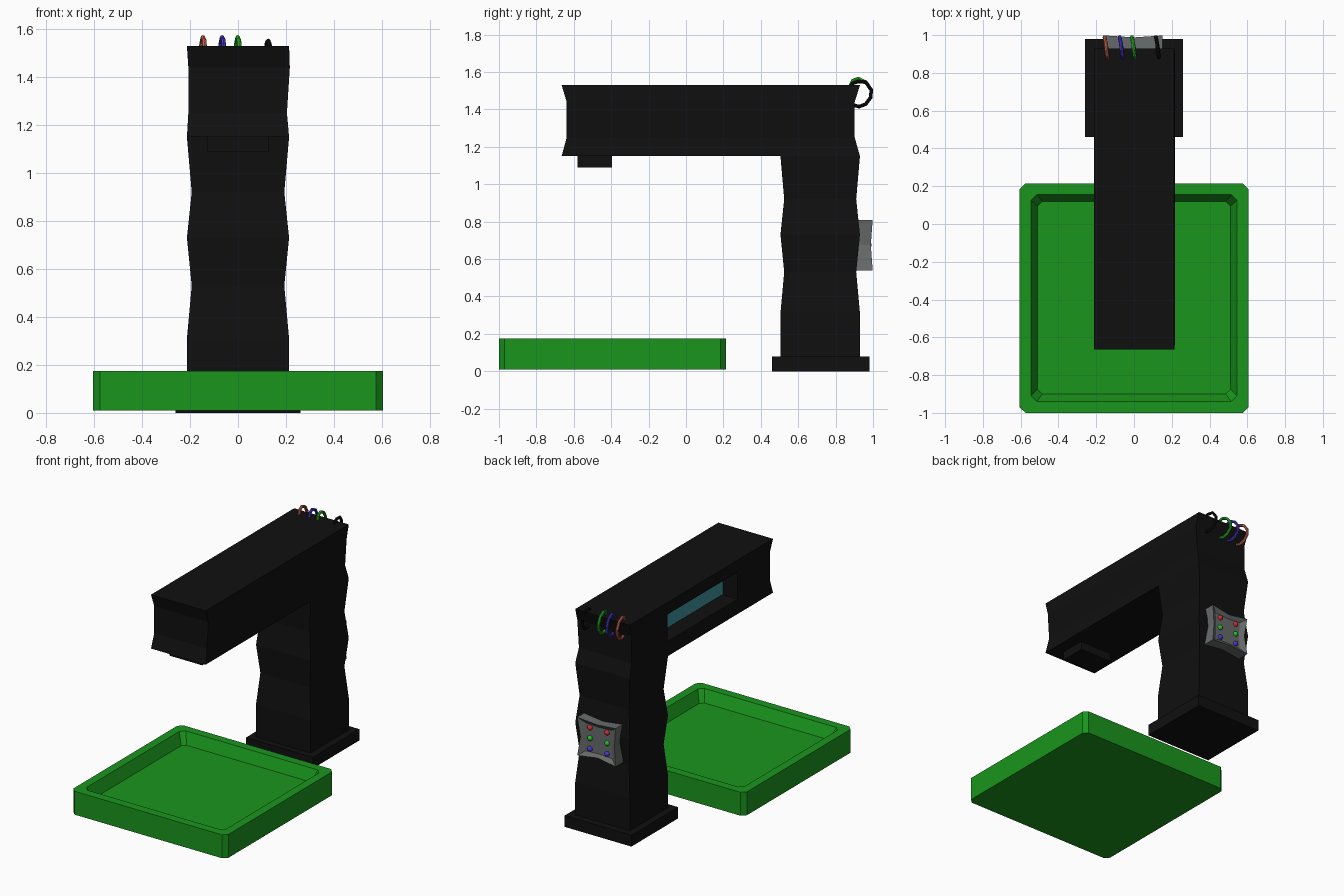
import bpy, bmesh, math
from mathutils import Vector

if "Cube" in bpy.data.objects:
    bpy.data.objects.remove(bpy.data.objects["Cube"])


def material(name, rgb):
    m = bpy.data.materials.new(name)
    m.diffuse_color = (*rgb, 1)
    m.use_nodes = True
    m.node_tree.nodes["Principled BSDF"].inputs["Base Color"].default_value = m.diffuse_color
    return m


BLACK = material("black", (0.005, 0.005, 0.005))
GREEN = material("tray green", (0.01, 0.3, 0.012))
CYAN = material("screen cyan", (0.05, 0.3, 0.34))
GREY = material("panel grey", (0.14, 0.15, 0.15))
RED = material("signal red", (0.6, 0.03, 0.03))
LEAF = material("signal green", (0.02, 0.5, 0.02))
BLUE = material("signal blue", (0.06, 0.04, 0.6))
CORAL = material("wire coral", (0.6, 0.14, 0.08))


def loft(name, rings, mat, cap_start=True, cap_end=True):
    """Skin a stack of equal-length point rings."""
    bm = bmesh.new()
    loops = [[bm.verts.new(p) for p in ring] for ring in rings]
    n = len(loops[0])
    for a, b in zip(loops, loops[1:]):
        for i in range(n):
            j = (i + 1) % n
            bm.faces.new((a[i], a[j], b[j], b[i]))
    if cap_start:
        bm.faces.new(loops[0][::-1])
    if cap_end:
        bm.faces.new(loops[-1])
    bmesh.ops.recalc_face_normals(bm, faces=bm.faces)
    mesh = bpy.data.meshes.new(name)
    bm.to_mesh(mesh)
    bm.free()
    ob = bpy.data.objects.new(name, mesh)
    bpy.context.collection.objects.link(ob)
    mesh.materials.append(mat)
    return ob


def rect(x0, x1, y0, y1, z):
    return [(x0, y0, z), (x1, y0, z), (x1, y1, z), (x0, y1, z)]


def chamfered(h, y0, y1, c, z):
    return [(-h + c, y0, z), (h - c, y0, z), (h, y0 + c, z), (h, y1 - c, z),
            (h - c, y1, z), (-h + c, y1, z), (-h, y1 - c, z), (-h, y0 + c, z)]


def box(name, x0, x1, y0, y1, z0, z1, mat):
    return loft(name, [rect(x0, x1, y0, y1, z0), rect(x0, x1, y0, y1, z1)], mat)


# Tray: chamfered outside, sloped inner walls, sunken floor
loft("tray", [chamfered(0.605, -1.0, 0.215, 0.03, 0.01),
              chamfered(0.605, -1.0, 0.215, 0.03, 0.175),
              chamfered(0.545, -0.94, 0.155, 0.03, 0.175),
              chamfered(0.51, -0.9, 0.12, 0.025, 0.095)], GREEN)

# Stand: foot and waisted column
box("foot", -0.26, 0.26, 0.46, 0.98, 0, 0.08, BLACK)
column = [(0.08, 0), (0.31, 0), (0.53, 0.02), (0.73, 0), (0.92, 0.02), (1.15, 0)]
loft("column", [rect(-0.213 + d, 0.213 - d, 0.505 + d, 0.93 - d, z)
                for z, d in column], BLACK, cap_end=False)

# Arm with a pinched middle band
arm = loft("arm", [rect(-0.213, 0.213, -0.665, 0.93, 1.15),
                   rect(-0.207, 0.204, -0.638, 0.902, 1.25),
                   rect(-0.207, 0.216, -0.638, 0.902, 1.44),
                   rect(-0.213, 0.213, -0.665, 0.93, 1.53)], BLACK)

# Screen recess in the left side of the arm
cutter = box("recess_cutter", -0.3, -0.087, -0.28, 0.5, 1.25, 1.44, BLACK)
cutter.hide_render = True
cutter.hide_set(True)
cut = arm.modifiers.new("recess", "BOOLEAN")
cut.operation = "DIFFERENCE"
cut.solver = "EXACT"
cut.object = cutter
box("screen", -0.095, -0.08, -0.275, 0.495, 1.255, 1.435, CYAN)

# Sensor under the arm tip
box("sensor", -0.127, 0.127, -0.58, -0.395, 1.09, 1.16, BLACK)


# Control panel on the back, pincushion outline with a dished face
def pincushion(h, k, pull, y, y_mid):
    zc = 0.675
    pts = []
    for sx, sz in ((-1, -1), (0, -1), (1, -1), (1, 0), (1, 1), (0, 1), (-1, 1), (-1, 0)):
        mid = sx == 0 or sz == 0
        p = pull if mid else 0
        pts.append((sx * (h - p), y_mid if mid else y, zc + sz * (k - p)))
    return pts


loft("control_panel", [pincushion(0.15, 0.135, 0.018, 0.89, 0.89),
                       pincushion(0.15, 0.135, 0.018, 0.998, 0.988),
                       pincushion(0.105, 0.1, 0.006, 0.972, 0.972)], GREY)

# Buttons: two columns, three coloured rows
for row, (colour, mat) in enumerate((("red", RED), ("green", LEAF), ("blue", BLUE))):
    for side, x in (("left", -0.067), ("right", 0.067)):
        bpy.ops.mesh.primitive_uv_sphere_add(
            segments=12, ring_count=8, radius=0.018,
            location=(x, 0.974, 0.75 - 0.075 * row))
        ob = bpy.context.object
        ob.name = f"{colour}_button_{side}"
        ob.data.materials.append(mat)
        bpy.ops.object.shade_smooth_by_angle()

# Wires looping over the top back edge
for name, x, mat in (("coral", -0.15, CORAL), ("blue", -0.07, BLUE),
                     ("green", -0.005, LEAF), ("black", 0.122, BLACK)):
    top = 1.55 if name == "black" else 1.565
    path = [(0.012, 0.872, 1.51), (0.008, 0.893, top - 0.01), (0.004, 0.92, top),
            (0, 0.962, 1.545), (-0.006, 0.99, 1.505), (-0.006, 0.988, 1.465),
            (0, 0.96, 1.428), (0.006, 0.925, 1.415), (0.01, 0.89, 1.425)]
    pts = [Vector((x + p[0], p[1], p[2])) for p in path]
    rings = []
    for i, p in enumerate(pts):
        t = (pts[min(i + 1, len(pts) - 1)] - pts[max(i - 1, 0)]).normalized()
        u = (Vector((1, 0, 0)) - t * t.x).normalized()
        v = t.cross(u)
        rings.append([p + 0.01 * (math.cos(a) * u + math.sin(a) * v)
                      for a in (math.tau * k / 8 for k in range(8))])
    loft(f"{name}_wire", rings, mat)
